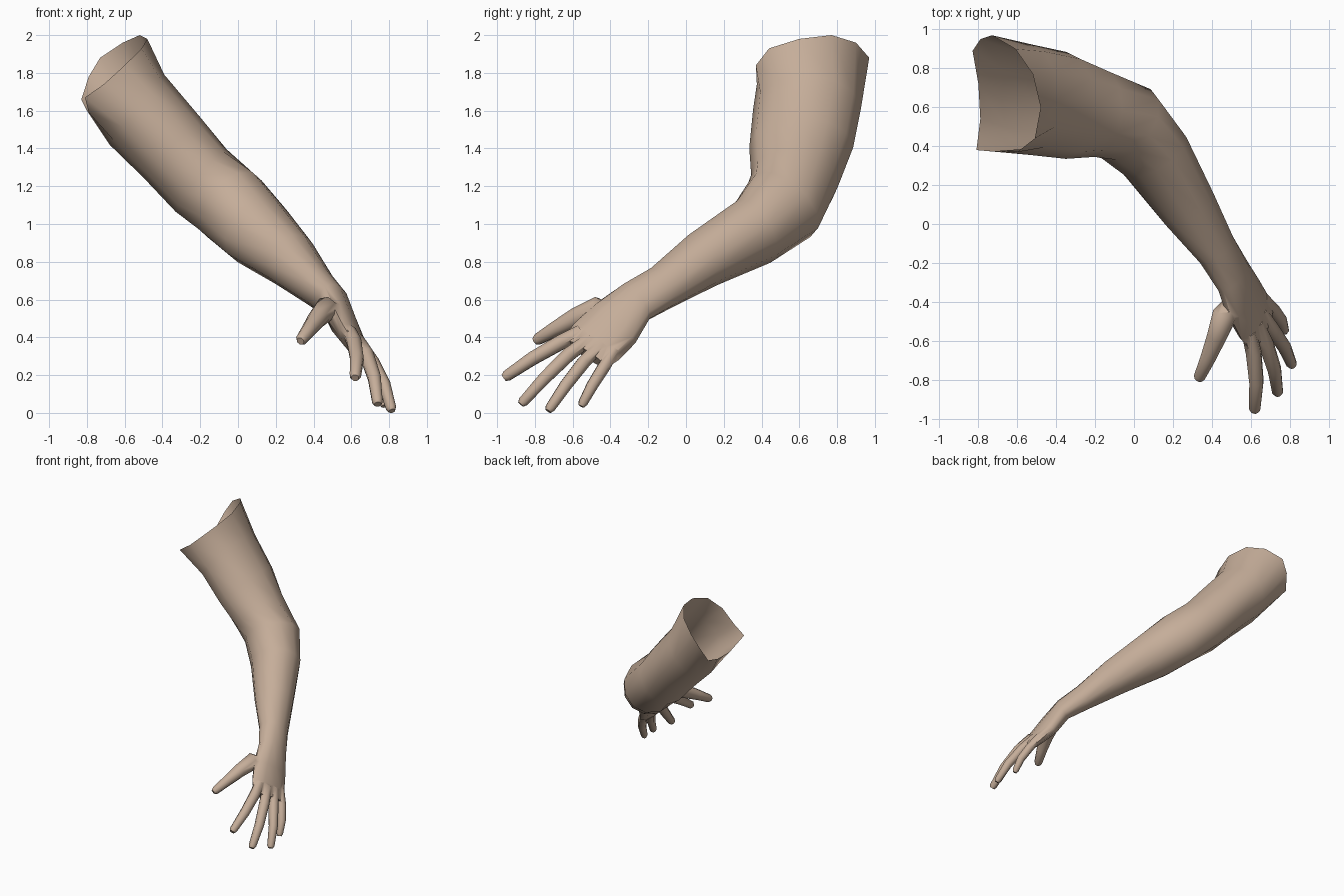
import bpy, bmesh, math
from mathutils import Vector

if "Cube" in bpy.data.objects:
    bpy.data.objects.remove(bpy.data.objects["Cube"])

SIDES = 12
skin = bpy.data.materials.new("skin")
skin.diffuse_color = (0.56, 0.42, 0.32, 1)
skin.use_nodes = True
skin.node_tree.nodes["Principled BSDF"].inputs["Base Color"].default_value = skin.diffuse_color


def ellipse(c, u, v, n=SIDES):
    """Ring of points around c with half-axis vectors u and v."""
    c, u, v = Vector(c), Vector(u), Vector(v)
    return [c + u * math.cos(2 * math.pi * i / n) + v * math.sin(2 * math.pi * i / n)
            for i in range(n)]


def loft(name, rings, cap=False):
    """Skin a list of equal rings with quads, optionally closing both ends."""
    bm = bmesh.new()
    vs = [[bm.verts.new(p) for p in r] for r in rings]
    n = len(rings[0])
    for a, b in zip(vs, vs[1:]):
        for i in range(n):
            j = (i + 1) % n
            bm.faces.new((a[i], a[j], b[j], b[i]))
    if cap:
        bm.faces.new(vs[0])
        bm.faces.new(vs[-1])
    bmesh.ops.recalc_face_normals(bm, faces=bm.faces)
    me = bpy.data.meshes.new(name)
    bm.to_mesh(me)
    bm.free()
    ob = bpy.data.objects.new(name, me)
    bpy.context.collection.objects.link(ob)
    return ob


def digit(name, pts, radii):
    """Tapered round tube along a path, with a blunt rounded tip."""
    pts = [Vector(p) for p in pts]
    end = (pts[-1] - pts[-2]).normalized()
    tip = pts[-1].copy()
    pts[-1] = tip - end * 0.02
    pts.append(tip)
    radii = list(radii) + [radii[-1] * 0.65]
    rings = []
    for i, (p, r) in enumerate(zip(pts, radii)):
        t = (pts[min(i + 1, len(pts) - 1)] - pts[max(i - 1, 0)]).normalized()
        u = (Vector((0.85, -0.04, 0.5)) - t * t.dot(Vector((0.85, -0.04, 0.5)))).normalized()
        rings.append(ellipse(p, u * r, t.cross(u) * r, 8))
    return loft(name, rings, cap=True)


# open shoulder rim, uneven cut
rim = [(-.48, .60, 1.98), (-.52, .77, 2.0), (-.61, .90, 1.96), (-.73, .97, 1.88),
       (-.79, .95, 1.78), (-.83, .89, 1.66), (-.80, .72, 1.60), (-.79, .54, 1.59),
       (-.81, .38, 1.67), (-.71, .375, 1.74), (-.60, .37, 1.84), (-.51, .44, 1.93)]

# upper arm, elbow and forearm: centre, dorsal half-axis, side half-axis
wrist = ((.51, -.27, .585), (.064, .013, .048), (.05, .078, -.085))
sections = [
    ((-.535, .64, 1.605), (.145, 0, .185), (0, .285, 0)),
    ((-.35, .61, 1.405), (.15, 0, .16), (0, .275, 0)),
    ((-.195, .575, 1.23), (.135, .01, .165), (.01, .23, -.03)),
    ((-.04, .515, 1.10), (.165, .035, .13), (.05, .185, -.12)),
    ((.10, .36, .96), (.156, .032, .116), (.068, .118, -.124)),
    ((.275, .09, .81), (.119, .025, .088), (.057, .100, -.104)),
    ((.42, -.125, .665), (.080, .016, .060), (.045, .079, -.083)),
    wrist]
arm = loft("arm", [[Vector(p) for p in rim]] + [ellipse(*s) for s in sections])

# palm, sharing the wrist ring
palm = loft("palm", [ellipse(*s) for s in (
    wrist,
    ((.56, -.38, .47), (.062, -.003, .037), (.058, .112, -.10)),
    ((.615, -.475, .375), (.046, -.002, .028), (.061, .122, -.093)),
    ((.655, -.535, .315), (.034, 0, .022), (.052, .118, -.075)))], cap=True)

# thumb and fingers
digits = [digit("thumb",
                [(.51, -.41, .52), (.465, -.47, .55), (.425, -.58, .505),
                 (.38, -.69, .445), (.33, -.80, .38)],
                [.05, .066, .054, .042, .032])]
for name, base, knuckle, tip, r in (
        ("index_finger", (.59, -.56, .43), (.615, -.66, .375), (.62, -.965, .185), .042),
        ("middle_finger", (.63, -.51, .39), (.68, -.62, .31), (.74, -.875, .045), .040),
        ("ring_finger", (.65, -.45, .36), (.71, -.54, .27), (.815, -.73, .01), .038),
        ("little_finger", (.66, -.38, .33), (.715, -.44, .235), (.775, -.555, .035), .035)):
    mid = Vector(knuckle).lerp(Vector(tip), 0.5) + Vector((.012, 0, .008))
    digits.append(digit(name, [base, knuckle, mid, tip], [r * .9, r, r * .92, r * .74]))

# fuse digits into the palm
for d in digits:
    mod = palm.modifiers.new("fuse", 'BOOLEAN')
    mod.operation, mod.solver, mod.object = 'UNION', 'EXACT', d
    bpy.context.view_layer.objects.active = palm
    bpy.ops.object.modifier_apply(modifier=mod.name)
    bpy.data.objects.remove(d)

# drop the palm's wrist cap and weld the hand to the arm
bm = bmesh.new()
bm.from_mesh(palm.data)
c = Vector(wrist[0])
axis = Vector(wrist[1]).cross(Vector(wrist[2])).normalized()
caps = [f for f in bm.faces if all(abs((v.co - c).dot(axis)) < 1e-3 for v in f.verts)]
bmesh.ops.delete(bm, geom=caps, context='FACES')
bm.from_mesh(arm.data)
bmesh.ops.remove_doubles(bm, verts=bm.verts, dist=1e-4)
bmesh.ops.recalc_face_normals(bm, faces=bm.faces)
bm.to_mesh(arm.data)
bm.free()
bpy.data.objects.remove(palm)
arm.data.materials.clear()
arm.data.materials.append(skin)
for p in arm.data.polygons:
    p.material_index = 0

bpy.ops.object.select_all(action='DESELECT')
arm.select_set(True)
bpy.context.view_layer.objects.active = arm
bpy.ops.object.shade_smooth_by_angle(angle=math.radians(60))
